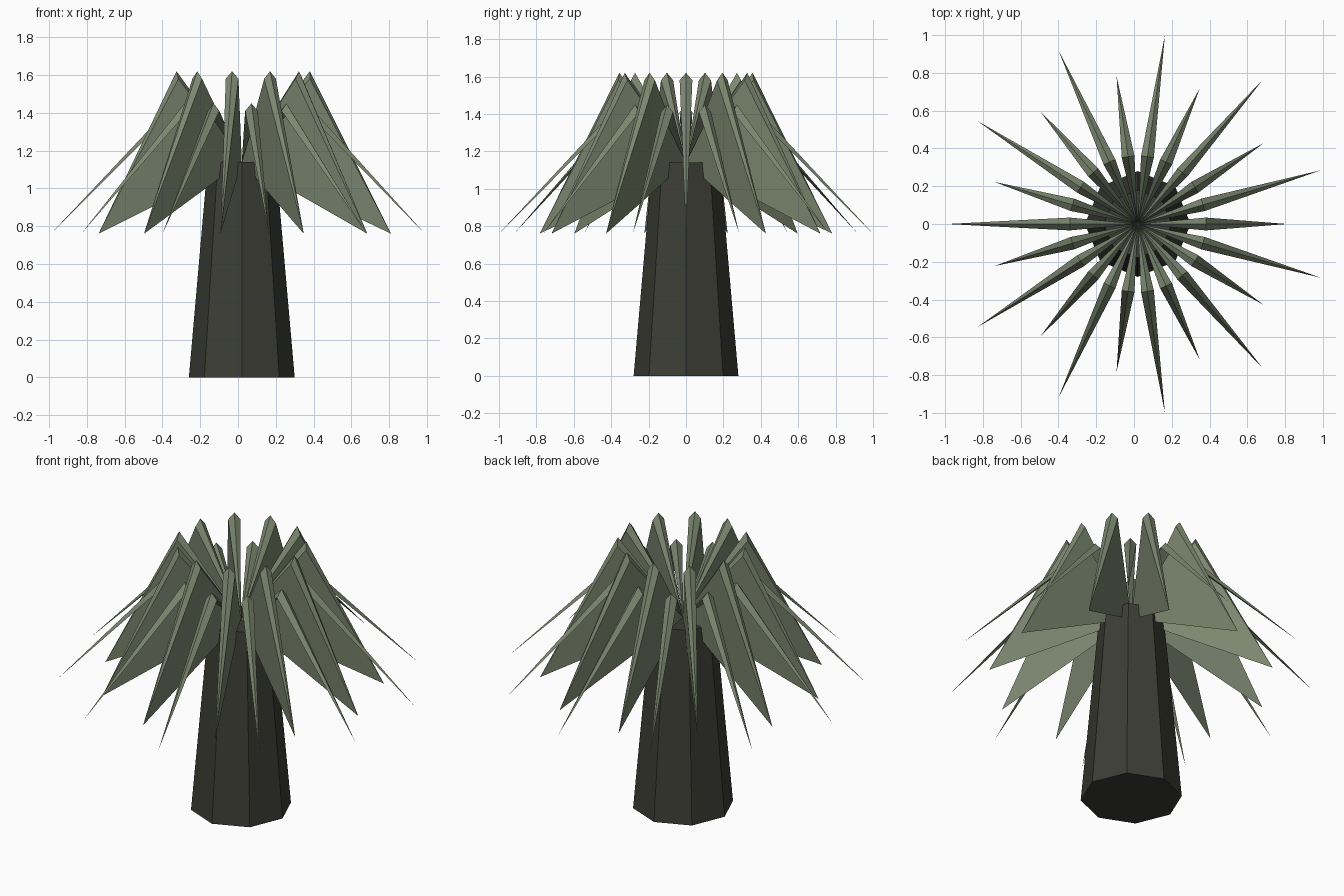
import bpy, bmesh, math
from mathutils import Matrix, Vector

if "Cube" in bpy.data.objects:
    bpy.data.objects.remove(bpy.data.objects["Cube"])

CX = 0.02          # trunk axis; the odd frond count puts it slightly off centre
CROWN_Z = 1.14     # height where all fronds meet
COUNT = 11


def material(name, rgb):
    m = bpy.data.materials.new(name)
    m.diffuse_color = (*rgb, 1)
    m.use_nodes = True
    m.node_tree.nodes["Principled BSDF"].inputs["Base Color"].default_value = m.diffuse_color
    return m


def finish(bm, name, mat):
    bmesh.ops.recalc_face_normals(bm, faces=bm.faces)
    me = bpy.data.meshes.new(name)
    bm.to_mesh(me)
    bm.free()
    me.materials.append(mat)
    ob = bpy.data.objects.new(name, me)
    ob.location.x = CX
    bpy.context.collection.objects.link(ob)


def frond_ring(name, mat, phase, bend_z, tip_r, deep):
    """Ring of bent blades: root, ridged bend, pointed tip."""
    bm = bmesh.new()
    bend_r, half, drop, tip_z = 0.36, 0.034, 0.04, 0.76
    pts = [(0, 0, CROWN_Z), (bend_r, 0, bend_z),
           (bend_r, half, bend_z - drop), (bend_r, -half, bend_z - drop),
           (tip_r, 0, tip_z)]
    root, ridge, left, right, tip = range(5)
    faces = [(root, ridge, left), (root, right, ridge),
             (ridge, tip, left), (ridge, right, tip)]
    # Deep blades close down to the root-tip line, thin ones straight across
    if deep:
        faces += [(root, left, tip), (root, tip, right)]
    else:
        faces += [(root, left, right), (left, tip, right)]
    for i in range(COUNT):
        rot = Matrix.Rotation(phase + i * math.tau / COUNT, 3, 'Z')
        vs = [bm.verts.new(rot @ Vector(p)) for p in pts]
        for f in faces:
            bm.faces.new([vs[k] for k in f])
    finish(bm, name, mat)


bark = material("bark", (0.045, 0.047, 0.036))
leaf = material("leaf", (0.20, 0.24, 0.16))

# Tapered eight-sided trunk
bm = bmesh.new()
bmesh.ops.create_cone(bm, cap_ends=True, segments=8, radius1=0.28, radius2=0.18,
                      depth=CROWN_Z,
                      matrix=Matrix.Translation((0, 0, CROWN_Z / 2)))
finish(bm, "trunk", bark)

# Upper deep fronds and lower, longer thin fronds
frond_ring("upper_fronds", leaf, 0, 1.62, 0.79, True)
frond_ring("lower_fronds", leaf, math.pi / COUNT, 1.45, 1.01, False)
